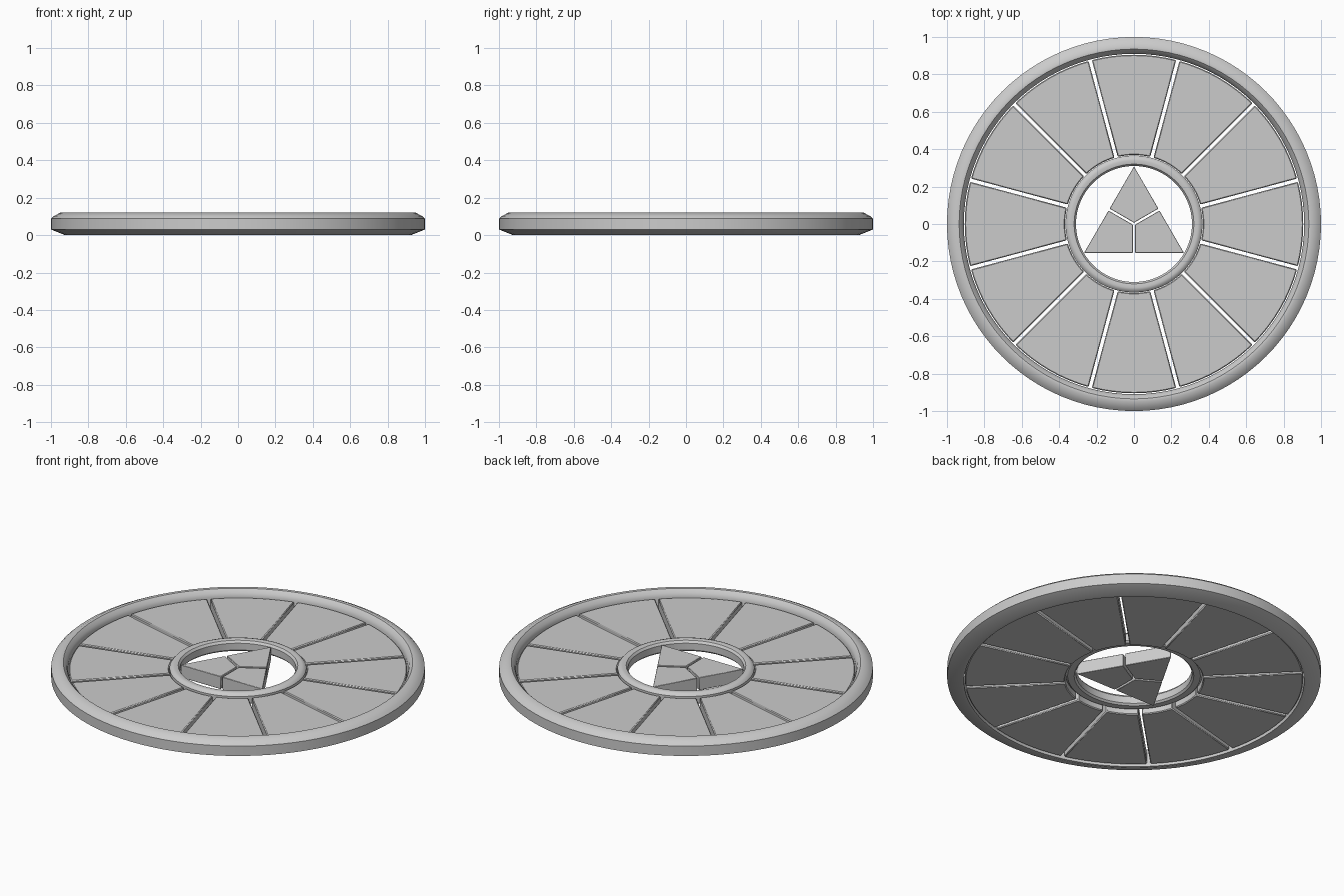
import bpy, bmesh
from math import sin, cos, pi, asin, radians
from mathutils import Vector

if "Cube" in bpy.data.objects:
    bpy.data.objects.remove(bpy.data.objects["Cube"])


def finish(bm, name, bevel=0.0):
    bmesh.ops.recalc_face_normals(bm, faces=bm.faces[:])
    mesh = bpy.data.meshes.new(name)
    bm.to_mesh(mesh)
    bm.free()
    obj = bpy.data.objects.new(name, mesh)
    bpy.context.collection.objects.link(obj)
    bpy.context.view_layer.objects.active = obj
    obj.select_set(True)
    bpy.ops.object.shade_smooth_by_angle(angle=radians(35))
    obj.select_set(False)
    if bevel:
        mod = obj.modifiers.new("edge_bevel", "BEVEL")
        mod.width = bevel
        mod.segments = 1
        mod.limit_method = "ANGLE"
        mod.angle_limit = radians(40)
    return obj


def ring(name, profile, steps=96):
    """Revolve a closed (radius, z) profile around z."""
    bm = bmesh.new()
    loops = [[bm.verts.new((r * cos(2 * pi * i / steps), r * sin(2 * pi * i / steps), z))
              for r, z in profile] for i in range(steps)]
    n = len(profile)
    for i in range(steps):
        a, b = loops[i], loops[(i + 1) % steps]
        for j in range(n):
            k = (j + 1) % n
            bm.faces.new((a[j], b[j], b[k], a[k]))
    return finish(bm, name)


def slab(name, outline, z0, z1, bevel):
    """Extrude a flat outline from z0 to z1."""
    bm = bmesh.new()
    low = [bm.verts.new((x, y, z0)) for x, y in outline]
    high = [bm.verts.new((x, y, z1)) for x, y in outline]
    bm.faces.new(low)
    bm.faces.new(high)
    for i in range(len(outline)):
        j = (i + 1) % len(outline)
        bm.faces.new((low[i], low[j], high[j], high[i]))
    return finish(bm, name, bevel)


# Outer rim and inner hub
ring("outer_rim", [(0.91, 0.0), (0.925, 0.0), (1.0, 0.03), (1.0, 0.088), (0.985, 0.102),
                   (0.95, 0.12), (0.935, 0.118), (0.917, 0.10), (0.91, 0.08)])
ring("inner_hub", [(0.31, 0.045), (0.32, 0.035), (0.355, 0.035), (0.366, 0.045),
                   (0.366, 0.085), (0.355, 0.098), (0.34, 0.102), (0.32, 0.098), (0.31, 0.085)])


# Twelve wedge plates with parallel gaps
def arc(radius, mid, steps=8, gap=0.009):
    half = radians(15) - asin(gap / radius)
    return [(radius * cos(mid + half * (2 * i / steps - 1)),
             radius * sin(mid + half * (2 * i / steps - 1))) for i in range(steps + 1)]


for k in range(12):
    mid = radians(30 * k)
    slab(f"wedge_plate_{k + 1}", arc(0.905, mid) + arc(0.369, mid)[::-1], 0.01, 0.077, 0.005)

# Central triangle split into three kites
R, g = 0.308, 0.006
for k in range(3):
    a = radians(90 + 120 * k)
    axis, side = Vector((cos(a), sin(a))), Vector((-sin(a), cos(a)))
    mid_l = Vector((cos(a + pi / 3), sin(a + pi / 3)))
    mid_r = Vector((cos(a - pi / 3), sin(a - pi / 3)))
    off_l = Vector((sin(a + pi / 3), -cos(a + pi / 3))) * g
    off_r = Vector((-sin(a - pi / 3), cos(a - pi / 3))) * g
    kite = [axis * R, mid_l * (R / 2) + off_l, axis * (g / sin(pi / 3)), mid_r * (R / 2) + off_r]
    slab(f"triangle_piece_{k + 1}", [tuple(p) for p in kite], 0.015, 0.09, 0.002)
